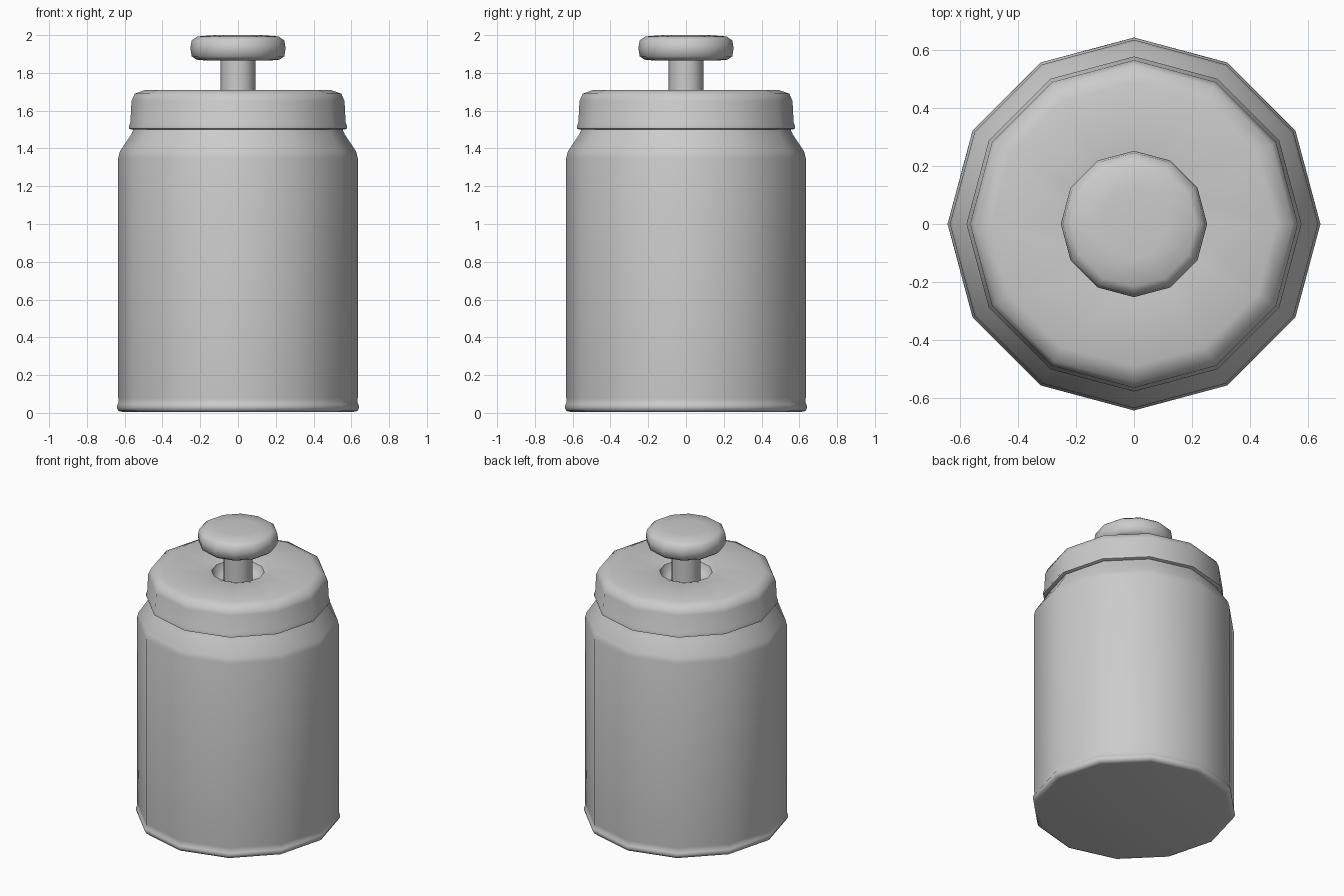
import bpy, bmesh, math

if "Cube" in bpy.data.objects:
    bpy.data.objects.remove(bpy.data.objects["Cube"])

SIDES = 12


def lathe(name, profile, angle=50):
    """Spin an (r, z) profile around z; r = 0 becomes a single pole vertex."""
    bm = bmesh.new()
    rings = []
    for r, z in profile:
        if r == 0:
            rings.append([bm.verts.new((0, 0, z))] * SIDES)
        else:
            rings.append([bm.verts.new((r * math.cos(2 * math.pi * i / SIDES),
                                        r * math.sin(2 * math.pi * i / SIDES), z))
                          for i in range(SIDES)])
    for low, high in zip(rings, rings[1:]):
        for i in range(SIDES):
            j = (i + 1) % SIDES
            quad = dict.fromkeys((low[i], low[j], high[j], high[i]))
            bm.faces.new(list(quad))
    bmesh.ops.recalc_face_normals(bm, faces=bm.faces)
    mesh = bpy.data.meshes.new(name)
    bm.to_mesh(mesh)
    bm.free()
    obj = bpy.data.objects.new(name, mesh)
    bpy.context.collection.objects.link(obj)
    bpy.ops.object.select_all(action='DESELECT')
    obj.select_set(True)
    bpy.context.view_layer.objects.active = obj
    bpy.ops.object.shade_smooth_by_angle(angle=math.radians(angle))
    return obj


# Jar body with base rim, tapered shoulder and neck hidden under the lid
lathe("jar_body", [
    (0, 0.005), (0.61, 0.005), (0.632, 0.01), (0.642, 0.028), (0.638, 0.045),
    (0.632, 0.055), (0.634, 0.08), (0.634, 1.35), (0.625, 1.385),
    (0.565, 1.475), (0.55, 1.51), (0, 1.51)])

# Lid with a lower lip, rounded top edge and a recess around the stem
lathe("lid", [
    (0, 1.50), (0.565, 1.50), (0.577, 1.505), (0.577, 1.52), (0.57, 1.535),
    (0.564, 1.65), (0.547, 1.69), (0.49, 1.71), (0.20, 1.705),
    (0.165, 1.695), (0.15, 1.65), (0.12, 1.63), (0, 1.63)])

# Stem of the handle
lathe("stem", [(0, 1.62), (0.092, 1.62), (0.092, 1.89), (0, 1.89)])

# Round knob
lathe("knob", [
    (0, 1.865), (0.165, 1.865), (0.22, 1.87), (0.245, 1.888), (0.252, 1.93),
    (0.245, 1.972), (0.215, 1.993), (0.12, 2.0), (0, 2.0)])
